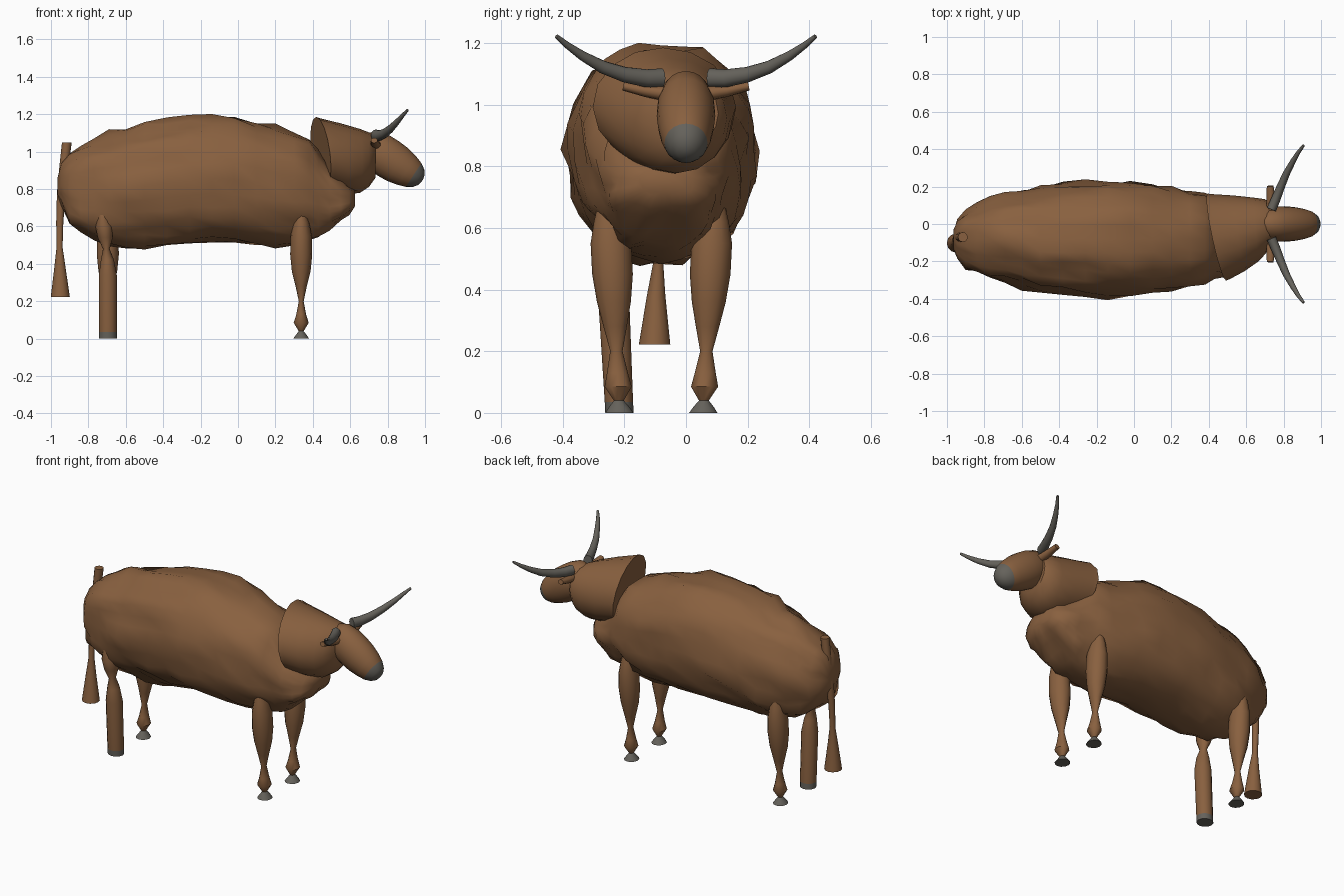
import bpy, bmesh, math
from mathutils import Vector, noise


def material(name, rgb):
    m = bpy.data.materials.new(name)
    m.diffuse_color = (*rgb, 1)
    return m


BROWN = material("brown hide", (0.25, 0.118, 0.05))
GREY = material("grey horn", (0.13, 0.122, 0.105))


def loft(name, rings, normals=None, sides=16, power=2.0, lump=0.0, angle=40,
         mats=(BROWN,), rule=None):
    """Skin elliptical rings (centre, width radius, height radius) along a path."""
    bm = bmesh.new()
    pts = [Vector(r[0]) for r in rings]
    loops = []
    for i, (c, ra, rb) in enumerate(rings):
        if normals:
            n = Vector(normals[min(i, len(normals) - 1)]).normalized()
        else:
            n = (pts[min(i + 1, len(pts) - 1)] - pts[max(i - 1, 0)]).normalized()
        a = Vector((1, 0, 0)) if abs(n.z) > 0.95 else n.cross(Vector((0, 0, 1))).normalized()
        b = n.cross(a).normalized()
        loop = []
        for k in range(sides):
            t = 2 * math.pi * k / sides
            u, v = math.cos(t), math.sin(t)
            u = math.copysign(abs(u) ** (2 / power), u)
            v = math.copysign(abs(v) ** (2 / power), v)
            d = a * (u * ra) + b * (v * rb)
            p = pts[i] + d
            if lump:
                q = Vector((p.x * 4, p.y * 9, p.z * 9))
                p += d.normalized() * lump * (0.6 * noise.noise(q) + 0.5 * noise.noise(q * 2.3))
            loop.append(bm.verts.new(p))
        loops.append(loop)
    for l0, l1 in zip(loops, loops[1:]):
        for k in range(sides):
            j = (k + 1) % sides
            bm.faces.new((l0[k], l0[j], l1[j], l1[k]))
    bm.faces.new(loops[0])
    bm.faces.new(loops[-1])
    bmesh.ops.recalc_face_normals(bm, faces=bm.faces)
    if rule:
        for f in bm.faces:
            f.material_index = rule(f.calc_center_median())
    me = bpy.data.meshes.new(name)
    bm.to_mesh(me)
    bm.free()
    for m in mats:
        me.materials.append(m)
    me.shade_smooth()
    me.set_sharp_from_angle(angle=math.radians(angle))
    ob = bpy.data.objects.new(name, me)
    bpy.context.collection.objects.link(ob)
    return ob


MID = -0.08  # body centre line in y

# Lumpy body: x, half width, bottom, top
body = [(-0.965, 0.055, 0.75, 0.85), (-0.945, 0.10, 0.70, 0.93), (-0.90, 0.155, 0.61, 0.98),
        (-0.84, 0.185, 0.56, 1.02), (-0.77, 0.215, 0.53, 1.06), (-0.69, 0.235, 0.51, 1.09),
        (-0.60, 0.255, 0.495, 1.115), (-0.50, 0.272, 0.49, 1.145), (-0.38, 0.288, 0.495, 1.175),
        (-0.26, 0.298, 0.505, 1.195), (-0.14, 0.303, 0.51, 1.2), (-0.02, 0.303, 0.51, 1.195),
        (0.10, 0.293, 0.505, 1.165), (0.20, 0.275, 0.50, 1.13), (0.30, 0.25, 0.51, 1.095),
        (0.38, 0.23, 0.525, 1.06), (0.43, 0.21, 0.54, 1.0), (0.49, 0.195, 0.58, 0.90),
        (0.55, 0.175, 0.63, 0.85), (0.595, 0.14, 0.67, 0.82), (0.625, 0.08, 0.71, 0.79)]
loft("body", [((x, MID, (lo + hi) / 2), w, (hi - lo) / 2) for x, w, lo, hi in body],
     normals=[(1, 0, 0)], sides=32, power=2.3, lump=0.05, angle=50)

# Neck collar flaring toward the shoulders
loft("neck", [((0.442, -0.07, 0.992), 0.238, 0.195), ((0.465, -0.067, 0.987), 0.232, 0.192),
              ((0.56, -0.05, 0.963), 0.205, 0.188), ((0.65, -0.03, 0.95), 0.172, 0.172),
              ((0.70, -0.015, 0.957), 0.148, 0.146), ((0.735, -0.005, 0.972), 0.11, 0.112)],
     normals=[(0.465, 0.1, 0.06), (0.465, 0.1, 0.06), (1, 0.15, 0.05), (1, 0.08, 0), (1, 0, 0)],
     sides=16)

# Head with grey muzzle
A, B = Vector((0.655, 0, 1.06)), Vector((0.985, 0, 0.845))
AX = B - A
head = [(0, 0.02, 0.025), (0.04, 0.05, 0.06), (0.14, 0.078, 0.095), (0.3, 0.093, 0.107),
        (0.45, 0.095, 0.108), (0.6, 0.091, 0.104), (0.75, 0.082, 0.091), (0.86, 0.07, 0.076),
        (0.94, 0.052, 0.056), (0.985, 0.03, 0.032), (1.0, 0.008, 0.008)]
loft("head", [(A + AX * t, w, h) for t, w, h in head], normals=[AX], sides=20,
     mats=(BROWN, GREY), angle=60,
     rule=lambda c: int((c - A).dot(AX) / AX.length_squared > 0.86))

# Horns and ears on both sides
for s, side in ((-1, "right"), (1, "left")):
    loft("horn_" + side,
         [((0.735, s * 0.077, 1.087), 0.026, 0.031), ((0.757, s * 0.13, 1.086), 0.025, 0.029),
          ((0.785, s * 0.20, 1.098), 0.022, 0.025), ((0.815, s * 0.27, 1.122), 0.019, 0.021),
          ((0.85, s * 0.335, 1.158), 0.015, 0.016), ((0.88, s * 0.385, 1.193), 0.011, 0.011),
          ((0.907, s * 0.42, 1.222), 0.007, 0.007)], sides=12, mats=(GREY,))
    loft("ear_" + side,
         [((0.738, s * 0.06, 1.035), 0.028, 0.024), ((0.732, s * 0.13, 1.045), 0.024, 0.02),
          ((0.728, s * 0.203, 1.06), 0.018, 0.014)], sides=12)

# Legs: z, x radius, y radius; pinched knees and ankles over flared hooves
pinched = [(0, 0.043, 0.046), (0.018, 0.03, 0.034), (0.04, 0.013, 0.016), (0.085, 0.04, 0.044),
           (0.13, 0.026, 0.034), (0.20, 0.013, 0.02), (0.28, 0.03, 0.038),
           (0.36, 0.05, 0.055), (0.45, 0.059, 0.066), (0.55, 0.056, 0.066),
           (0.62, 0.043, 0.052), (0.67, 0.03, 0.038)]
straight = [(0, 0.048, 0.046), (0.035, 0.048, 0.046), (0.34, 0.048, 0.05), (0.42, 0.035, 0.04),
            (0.48, 0.018, 0.024), (0.54, 0.04, 0.046), (0.60, 0.046, 0.054), (0.67, 0.028, 0.036)]


def leg(name, x, s, profile, lean):
    rings = [((x + lean * max(0, z - 0.4), MID + s * (0.136 + 0.05 * z), z), rx, ry)
             for z, rx, ry in profile]
    loft(name, rings, normals=[(0, 0, 1)], sides=12, mats=(BROWN, GREY), angle=45,
         rule=lambda c: int(c.z < 0.039))


leg("front_leg_right", 0.338, -1, pinched, 0)
leg("front_leg_left", 0.338, 1, pinched, 0)
leg("hind_leg_right", -0.696, -1, straight, -0.1)
leg("hind_leg_left", -0.696, 1, pinched, 0)

# Tail with flared tuft
tail = [(-0.915, -0.07, 1.05, 0.026), (-0.93, -0.07, 0.92, 0.025), (-0.945, -0.075, 0.78, 0.023),
        (-0.953, -0.085, 0.62, 0.019), (-0.954, -0.09, 0.49, 0.016), (-0.952, -0.097, 0.38, 0.03),
        (-0.95, -0.102, 0.222, 0.051)]
loft("tail", [((x, y, z), r, r) for x, y, z, r in tail], normals=[(0, 0, 1)], sides=12)
